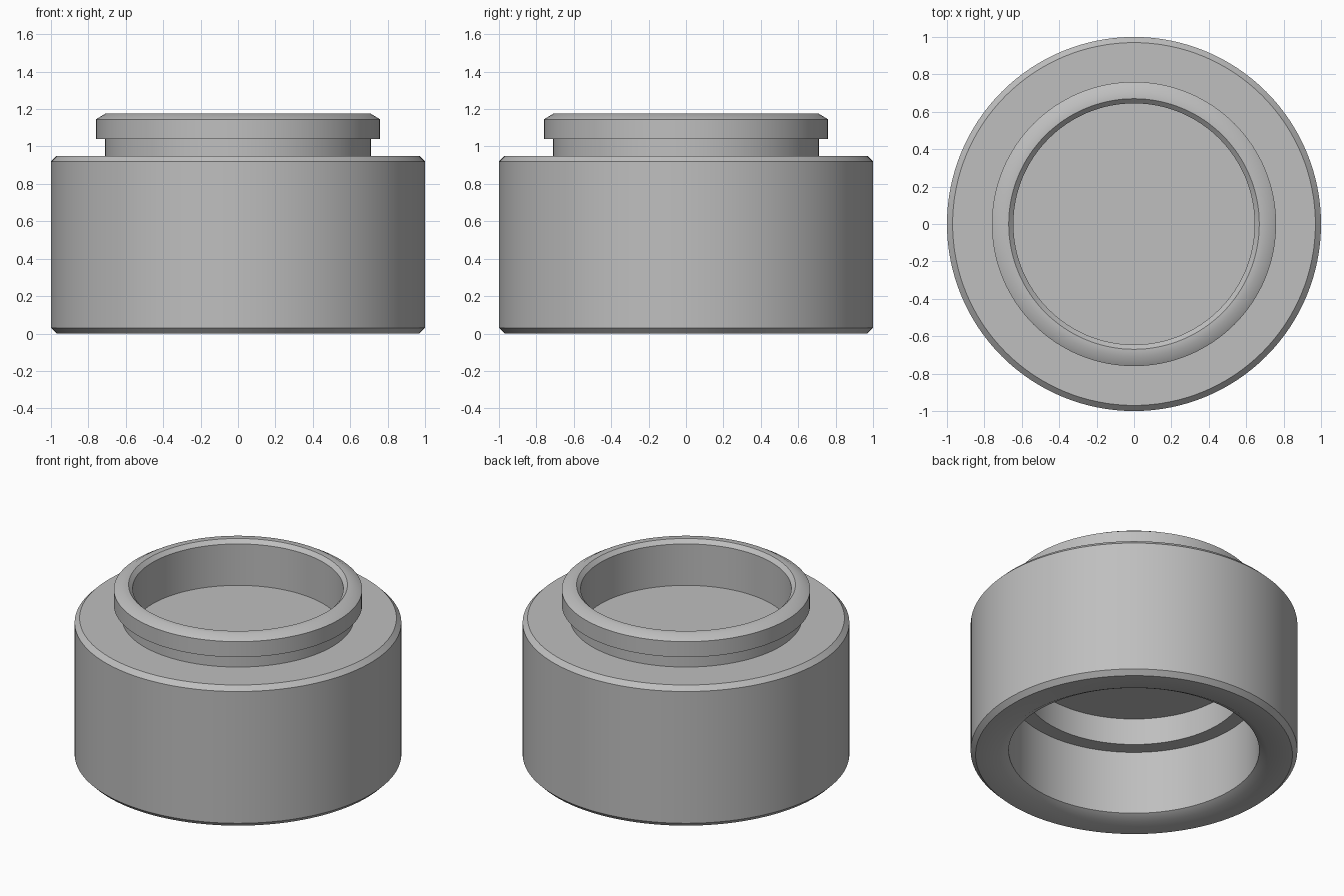
import bpy, bmesh, math

cube = bpy.data.objects.get("Cube")
if cube:
    bpy.data.objects.remove(cube, do_unlink=True)

grey = bpy.data.materials.new("plain grey")
grey.use_nodes = True
colour = (0.52, 0.52, 0.52, 1)
grey.diffuse_color = colour
grey.node_tree.nodes["Principled BSDF"].inputs["Base Color"].default_value = colour


def add_object(name, bm):
    bmesh.ops.recalc_face_normals(bm, faces=bm.faces)
    mesh = bpy.data.meshes.new(name)
    bm.to_mesh(mesh)
    bm.free()
    mesh.materials.append(grey)
    obj = bpy.data.objects.new(name, mesh)
    bpy.context.collection.objects.link(obj)
    return obj


def lathe(name, profile, steps=128):
    """Revolve a (radius, height) profile around the z axis."""
    bm = bmesh.new()
    verts = [bm.verts.new((r, 0, z)) for r, z in profile]
    edges = [bm.edges.new(pair) for pair in zip(verts, verts[1:])]
    bmesh.ops.spin(bm, geom=verts + edges, cent=(0, 0, 0), axis=(0, 0, 1),
                   angle=math.tau, steps=steps)
    bmesh.ops.remove_doubles(bm, verts=bm.verts, dist=0.0005)
    return add_object(name, bm)


# Container body: underside recess, outer wall, neck, lip, upper cavity
body = lathe("container_body", [
    (0, 0.64), (0.67, 0.64), (0.67, 0.46),       # stepped recess ceiling
    (0.767, 0.46), (0.767, 0.03), (0.82, 0),     # socket wall and lead-in
    (0.97, 0), (1, 0.03), (1, 0.92), (0.97, 0.95),  # outer wall
    (0.71, 0.95), (0.71, 1.04),                  # neck
    (0.76, 1.04), (0.76, 1.145), (0.71, 1.175),  # lip
    (0.67, 1.175), (0.645, 1.15),
    (0.645, 0.87), (0, 0.87),                    # upper cavity
])
bpy.context.view_layer.objects.active = body
body.select_set(True)
bpy.ops.object.shade_smooth_by_angle(angle=math.radians(35))

# Small locating lug inside the recess
bm = bmesh.new()
bmesh.ops.create_cube(bm, size=1)
bmesh.ops.scale(bm, vec=(0.1, 0.1, 0.09), verts=bm.verts)
bmesh.ops.translate(bm, vec=(0.65, 0, 0.485), verts=bm.verts)
add_object("locating_lug", bm)
